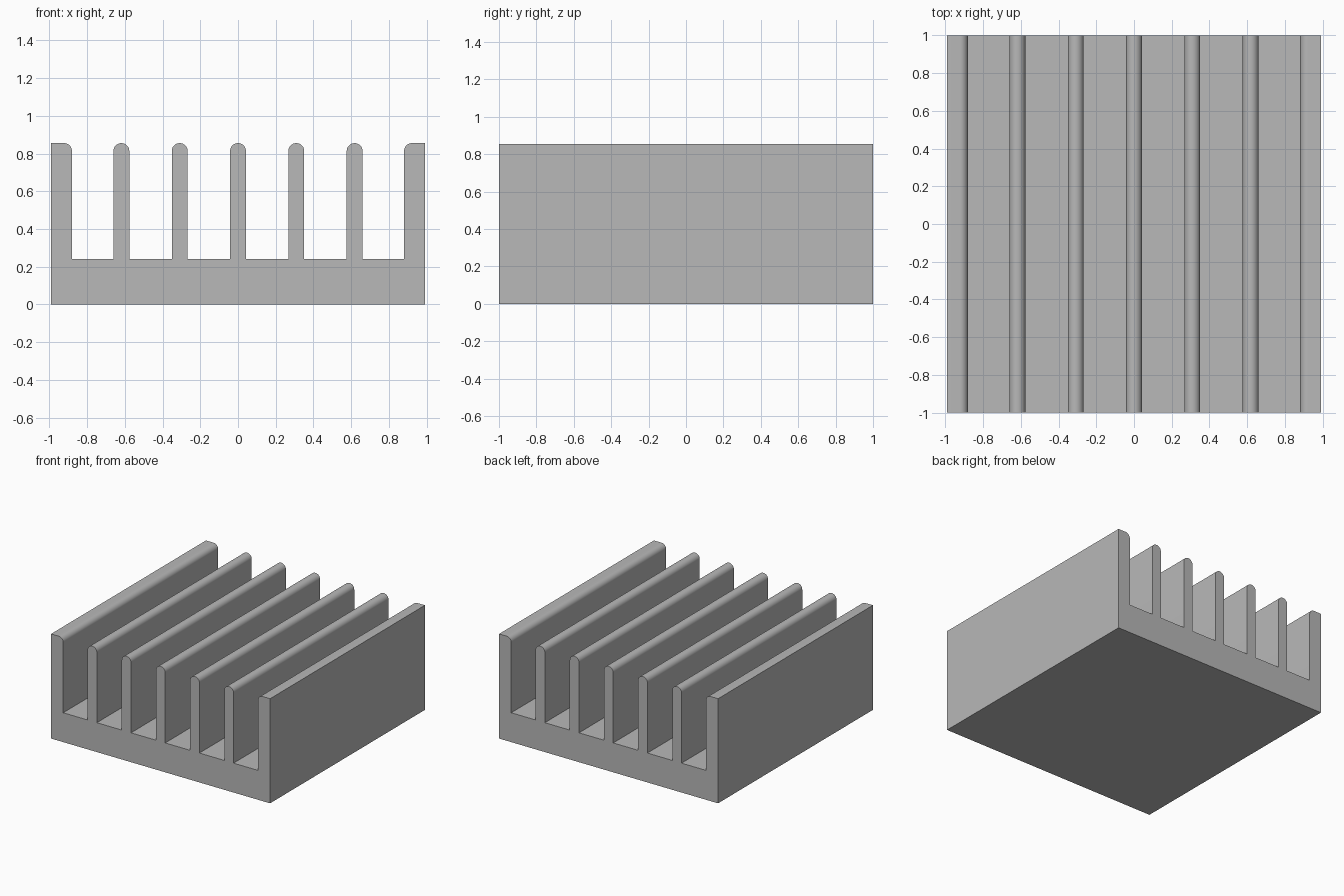
import bpy, bmesh, math

cube = bpy.data.objects.get("Cube")
if cube:
    bpy.data.objects.remove(cube, do_unlink=True)

HALF_W, HALF_D = 0.99, 1.0     # overall half width and half depth
TOP, FLOOR = 0.855, 0.24       # fin tip and channel floor heights
PITCH, R = 0.309, 0.042        # fin spacing and half thickness
WALL = 0.88                    # inner face of the outer walls
STEPS = 12                     # segments per quarter round


def arc(cx, start, end, steps):
    """Rounded fin tip points, angles in degrees."""
    pts = []
    for i in range(steps + 1):
        a = math.radians(start + (end - start) * i / steps)
        pts.append((cx + R * math.cos(a), TOP - R + R * math.sin(a)))
    return pts


# Comb-shaped cross-section: left wall, five fins, right wall
profile = [(-HALF_W, 0), (-HALF_W, TOP)]
profile += arc(-WALL - R, 90, 0, STEPS) + [(-WALL, FLOOR)]
for i in range(-2, 3):
    x = i * PITCH
    profile += [(x - R, FLOOR)] + arc(x, 180, 0, 2 * STEPS) + [(x + R, FLOOR)]
profile += [(WALL, FLOOR)] + arc(WALL + R, 180, 90, STEPS)
profile += [(HALF_W, TOP), (HALF_W, 0)]

# Extrude the cross-section from front to back
bm = bmesh.new()
face = bm.faces.new([bm.verts.new((x, -HALF_D, z)) for x, z in profile])
ext = bmesh.ops.extrude_face_region(bm, geom=[face], use_keep_orig=True)
moved = [v for v in ext["geom"] if isinstance(v, bmesh.types.BMVert)]
bmesh.ops.translate(bm, verts=moved, vec=(0, 2 * HALF_D, 0))
bmesh.ops.recalc_face_normals(bm, faces=bm.faces)
mesh = bpy.data.meshes.new("heat_sink")
bm.to_mesh(mesh)
bm.free()

# Plain grey metal
grey = bpy.data.materials.new("grey_metal")
grey.use_nodes = True
colour = (0.48, 0.48, 0.48, 1)
grey.diffuse_color = colour
grey.node_tree.nodes["Principled BSDF"].inputs["Base Color"].default_value = colour
mesh.materials.append(grey)

heat_sink = bpy.data.objects.new("heat_sink", mesh)
bpy.context.collection.objects.link(heat_sink)
bpy.context.view_layer.objects.active = heat_sink
heat_sink.select_set(True)
bpy.ops.object.shade_smooth_by_angle(angle=math.radians(30))
